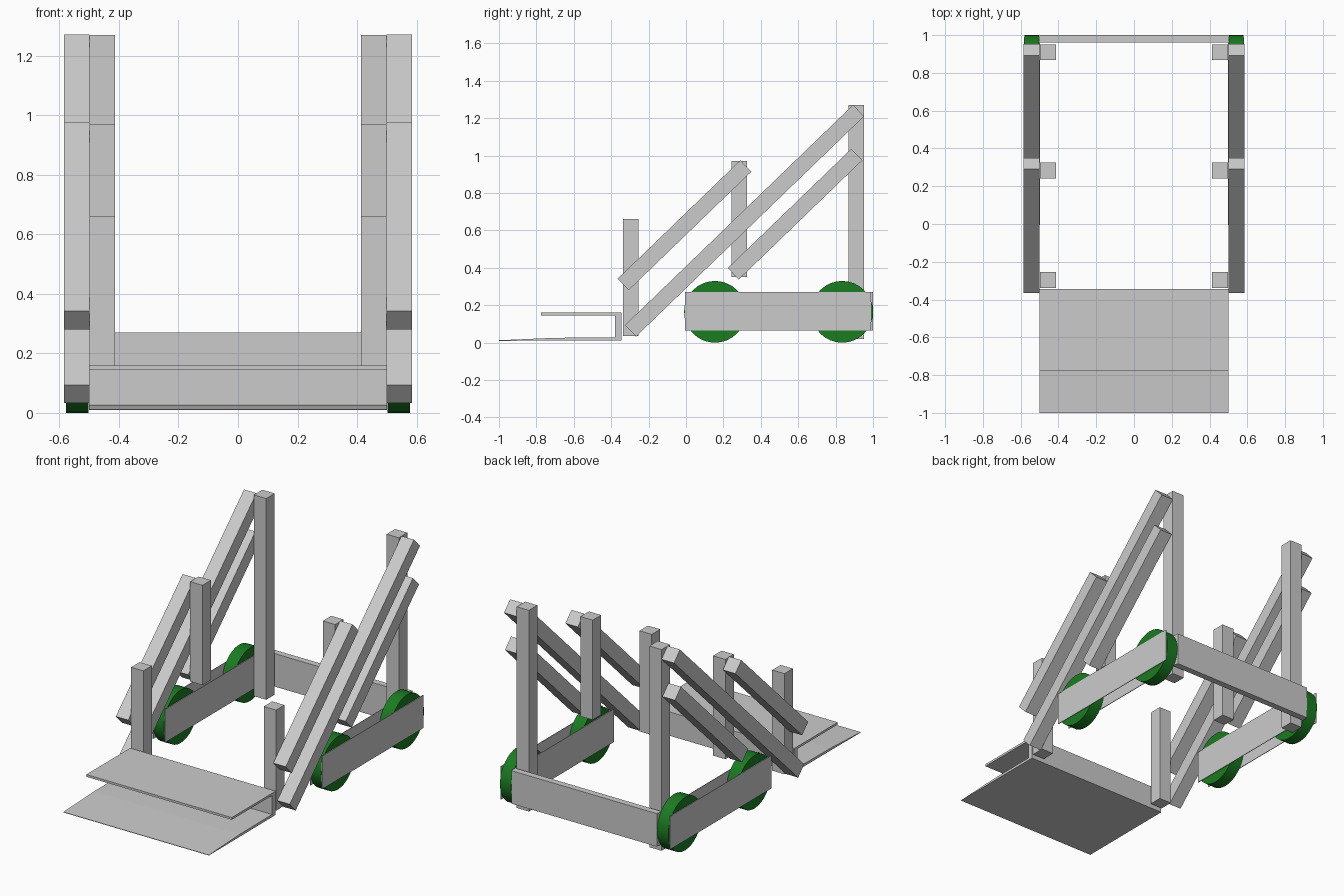
import bpy, bmesh
from math import radians, pi

if "Cube" in bpy.data.objects:
    bpy.data.objects.remove(bpy.data.objects["Cube"])

green = bpy.data.materials.new("wheel_green")
green.diffuse_color = (0.01, 0.2, 0.015, 1)
green.use_nodes = True
green.node_tree.nodes["Principled BSDF"].inputs["Base Color"].default_value = green.diffuse_color


def box(name, lo, hi):
    """Axis-aligned box between two corners."""
    bm = bmesh.new()
    bmesh.ops.create_cube(bm, size=1)
    for v in bm.verts:
        v.co = [(a + b) / 2 + c * (b - a) for a, b, c in zip(lo, hi, v.co)]
    return add(name, bm)


def add(name, bm):
    mesh = bpy.data.meshes.new(name)
    bm.to_mesh(mesh)
    bm.free()
    ob = bpy.data.objects.new(name, mesh)
    bpy.context.collection.objects.link(ob)
    return ob


def side_box(name, x0, x1, y0, y1, z0, z1, s):
    a, b = sorted((s * x0, s * x1))
    return box(name, (a, y0, z0), (b, y1, z1))


for s, side in ((-1, "left"), (1, "right")):
    # chassis rails: a thin plate on each face of the wheels
    side_box(f"{side}_outer_rail", 0.579, 0.583, -0.005, 0.99, 0.065, 0.27, s)
    side_box(f"{side}_inner_rail", 0.498, 0.502, -0.005, 0.99, 0.065, 0.27, s)

    # wheels
    for pos, y in (("front", 0.155), ("rear", 0.835)):
        bpy.ops.mesh.primitive_cylinder_add(
            vertices=32, radius=0.165, depth=0.076,
            location=(s * 0.5405, y, 0.165), rotation=(0, pi / 2, 0))
        wheel = bpy.context.object
        wheel.name = f"{side}_{pos}_wheel"
        wheel.data.materials.append(green)
        bpy.ops.object.shade_smooth_by_angle()

    # upright posts
    for pos, y0, z0, z1 in (("front", -0.338, 0.035, 0.66),
                            ("middle", 0.242, 0.35, 0.97),
                            ("rear", 0.868, 0.02, 1.27)):
        side_box(f"{side}_{pos}_post", 0.414, 0.498, y0, y0 + 0.083, z0, z1, s)

    # slanted lift arms: centre y, centre z, length
    for pos, y, z, length in (("long", 0.313, 0.652, 1.695),
                              ("upper", -0.008, 0.628, 0.912),
                              ("lower", 0.583, 0.687, 0.918)):
        arm = box(f"{side}_{pos}_arm", (-0.0425, -length / 2, -0.0425),
                  (0.0425, length / 2, 0.0425))
        arm.location = (s * 0.5415, y, z)
        arm.rotation_euler.x = radians(44)

# rear cross beam
box("rear_beam", (-0.5, 0.96, 0.065), (0.5, 1.0, 0.27))

# bucket: C-shaped profile (y, z) with a tapered lip, extruded across
profile = [(-1.0, 0.01), (-0.345, 0.012), (-0.345, 0.16), (-0.775, 0.16),
           (-0.775, 0.146), (-0.38, 0.146), (-0.38, 0.028), (-0.7, 0.026),
           (-1.0, 0.013)]
bm = bmesh.new()
face = bm.faces.new([bm.verts.new((-0.5, y, z)) for y, z in profile])
ext = bmesh.ops.extrude_face_region(bm, geom=[face])
bmesh.ops.translate(bm, vec=(1.0, 0, 0),
                    verts=[g for g in ext["geom"] if isinstance(g, bmesh.types.BMVert)])
bmesh.ops.recalc_face_normals(bm, faces=bm.faces)
add("bucket", bm)
